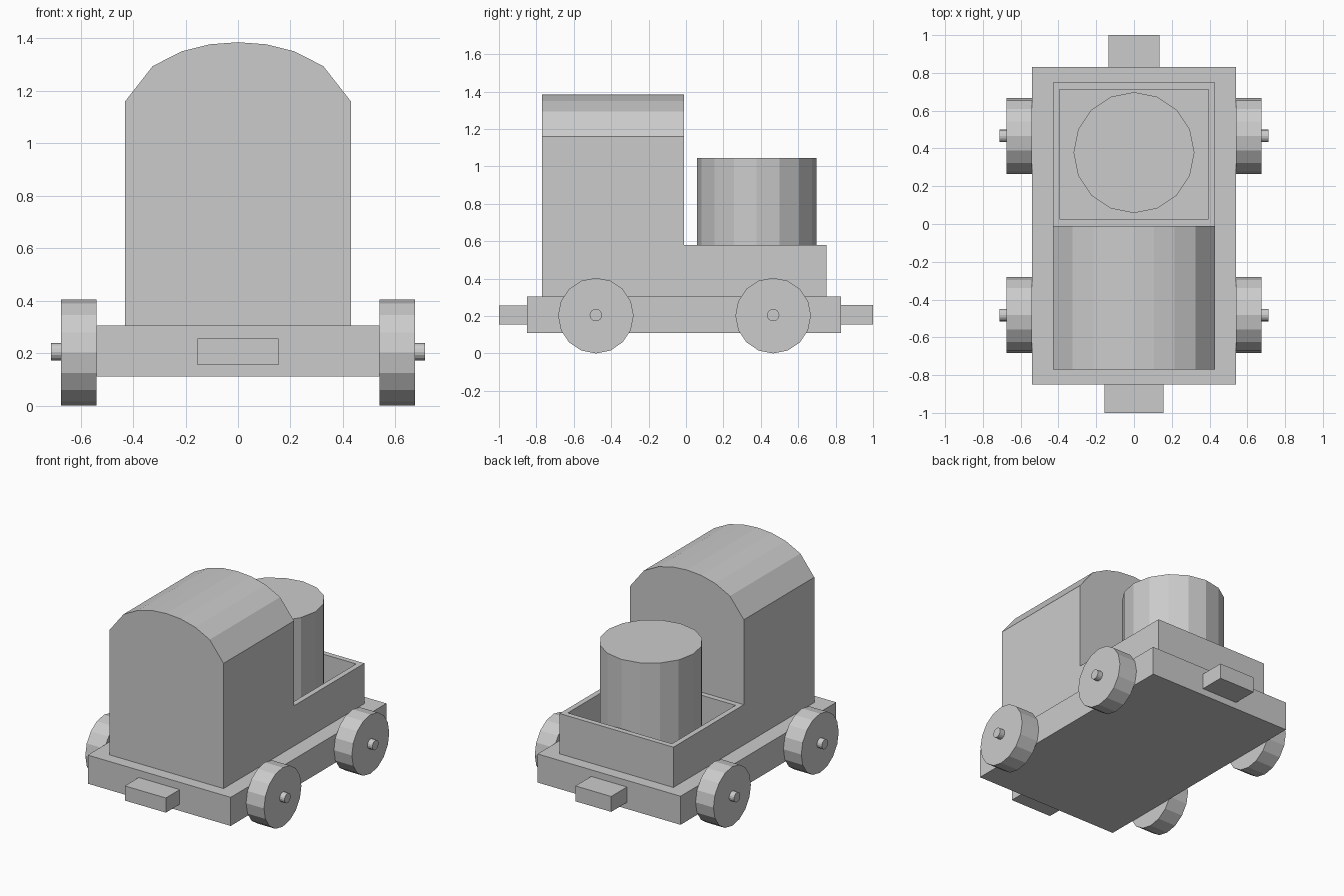
import bpy, bmesh, math
from mathutils import Matrix

cube = bpy.data.objects.get("Cube")
if cube:
    bpy.data.objects.remove(cube, do_unlink=True)

GREY = (0.6, 0.6, 0.6, 1)
grey = bpy.data.materials.new("plain_grey")
grey.use_nodes = True
grey.diffuse_color = GREY
grey.node_tree.nodes["Principled BSDF"].inputs["Base Color"].default_value = GREY


def finish(name, bm):
    bmesh.ops.recalc_face_normals(bm, faces=bm.faces)
    mesh = bpy.data.meshes.new(name)
    bm.to_mesh(mesh)
    bm.free()
    mesh.materials.append(grey)
    obj = bpy.data.objects.new(name, mesh)
    bpy.context.collection.objects.link(obj)
    return obj


def prism(name, profile, y0, y1):
    """Extrude an (x, z) outline from y0 to y1."""
    bm = bmesh.new()
    face = bm.faces.new([bm.verts.new((x, y0, z)) for x, z in profile])
    ext = bmesh.ops.extrude_face_region(bm, geom=[face])["geom"]
    verts = [v for v in ext if isinstance(v, bmesh.types.BMVert)]
    bmesh.ops.translate(bm, verts=verts, vec=(0, y1 - y0, 0))
    return finish(name, bm)


def box(name, half_x, y0, y1, z0, z1):
    outline = [(-half_x, z0), (half_x, z0), (half_x, z1), (-half_x, z1)]
    return prism(name, outline, y0, y1)


def cylinder(name, radius, depth, centre, sides=16, sideways=False):
    bm = bmesh.new()
    turn = Matrix.Rotation(math.pi / 2, 4, 'Y') if sideways else Matrix()
    bmesh.ops.create_cone(bm, cap_ends=True, segments=sides, radius1=radius,
                          radius2=radius, depth=depth,
                          matrix=Matrix.Translation(centre) @ turn)
    return finish(name, bm)


# Chassis and the two couplers
box("chassis", 0.54, -0.85, 0.83, 0.11, 0.305)
box("front_coupler", 0.155, -1.0, -0.85, 0.155, 0.255)
box("rear_coupler", 0.135, 0.83, 1.0, 0.155, 0.26)

# Cab with arched roof
half_roof = [(0.43, 1.16), (0.325, 1.294), (0.215, 1.35), (0.107, 1.377)]
roof = half_roof + [(0, 1.385)] + [(-x, z) for x, z in reversed(half_roof)]
prism("cab", [(-0.43, 0.305), (0.43, 0.305)] + roof, -0.77, -0.01)

# Open tray: inset the top face and sink it
tray = box("tray", 0.43, -0.01, 0.75, 0.305, 0.58)
bm = bmesh.new()
bm.from_mesh(tray.data)
top = max(bm.faces, key=lambda f: f.calc_center_median().z)
bmesh.ops.inset_region(bm, faces=[top], thickness=0.052)
ext = bmesh.ops.extrude_discrete_faces(bm, faces=[top])["faces"][0]
bmesh.ops.translate(bm, verts=ext.verts, vec=(0, 0, -0.25))
bmesh.ops.remove_doubles(bm, verts=bm.verts, dist=0.001)
bm.to_mesh(tray.data)
bm.free()

# Barrel standing in the tray
cylinder("barrel", 0.32, 0.715, (0, 0.378, 0.6875))

# Wheels and axle stubs
for end, y in (("front", -0.482), ("rear", 0.466)):
    for side, s in (("left", 1), ("right", -1)):
        cylinder(f"{end}_{side}_wheel", 0.202, 0.135, (s * 0.6075, y, 0.202), sideways=True)
        cylinder(f"{end}_{side}_axle", 0.033, 0.05, (s * 0.687, y, 0.205), sideways=True)
